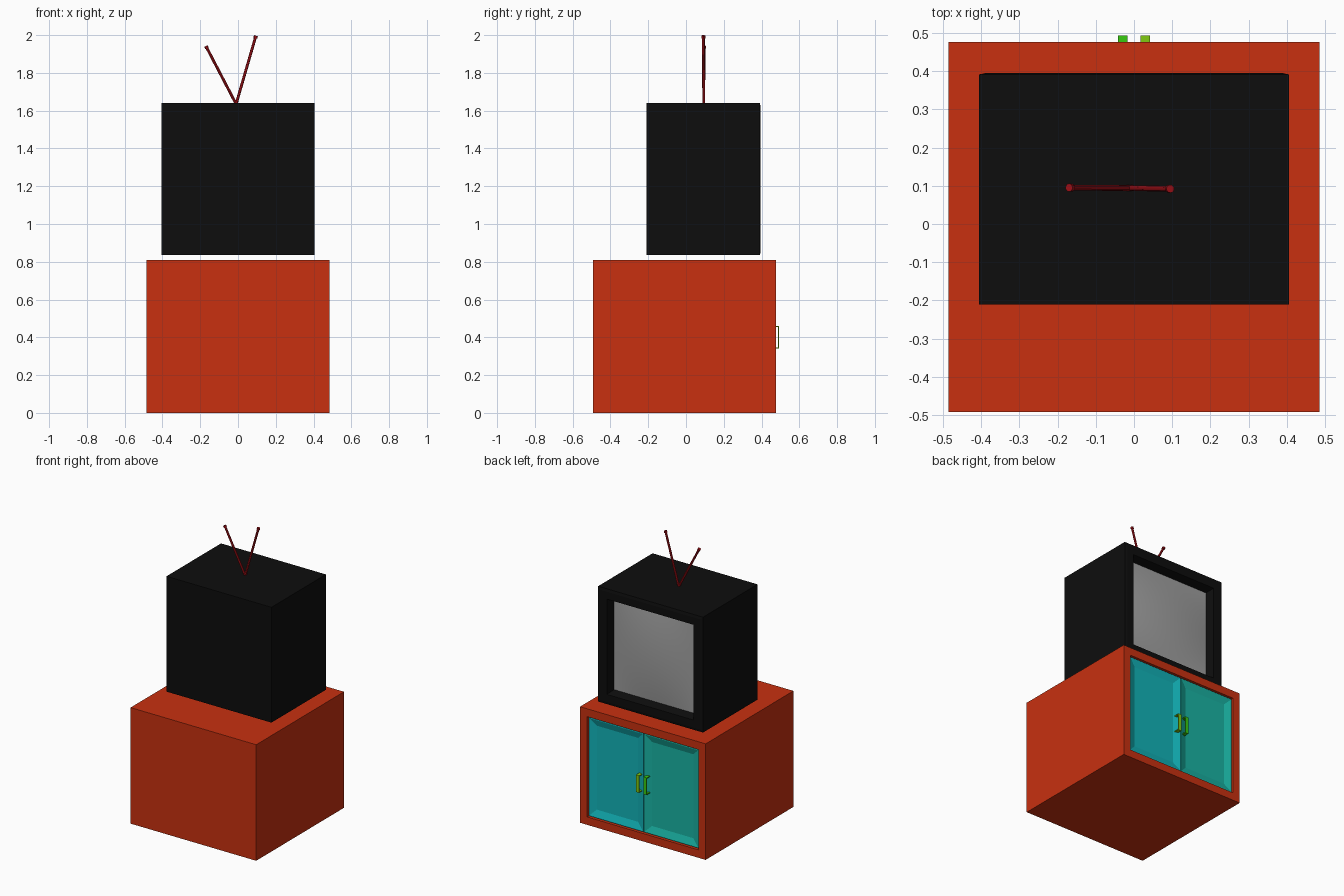
import bpy, bmesh
from mathutils import Vector

if "Cube" in bpy.data.objects:
    bpy.data.objects.remove(bpy.data.objects["Cube"])


def material(name, rgb):
    m = bpy.data.materials.new(name)
    m.diffuse_color = (*rgb, 1)
    m.use_nodes = True
    m.node_tree.nodes["Principled BSDF"].inputs["Base Color"].default_value = m.diffuse_color
    return m


RED = material("cabinet_red", (0.58, 0.03, 0.005))
BLACK = material("case_black", (0.004, 0.004, 0.004))
CYAN = material("door_cyan", (0.006, 0.45, 0.48))
TEAL = material("door_teal", (0.01, 0.45, 0.37))
GREEN = material("handle_green", (0.04, 0.6, 0.005))
LIME = material("handle_lime", (0.22, 0.6, 0.006))
CRIMSON = material("antenna_red", (0.35, 0.005, 0.008))


def finish(bm, name, mat=None):
    bmesh.ops.recalc_face_normals(bm, faces=bm.faces)
    me = bpy.data.meshes.new(name)
    bm.to_mesh(me)
    bm.free()
    ob = bpy.data.objects.new(name, me)
    bpy.context.collection.objects.link(ob)
    if mat:
        me.materials.append(mat)
    return ob


def add_box(bm, lo, hi):
    verts = bmesh.ops.create_cube(bm, size=1)["verts"]
    lo, hi = Vector(lo), Vector(hi)
    for v in verts:
        v.co = (lo + hi) / 2 + v.co * (hi - lo)


def panel_box(name, lo, hi, mat, insets):
    """Box whose +y face is shaped by successive (thickness, depth) insets."""
    bm = bmesh.new()
    add_box(bm, lo, hi)
    bm.normal_update()
    face = max(bm.faces, key=lambda f: f.normal.y)
    for thickness, depth in insets:
        bmesh.ops.inset_individual(bm, faces=[face], thickness=thickness,
                                   depth=depth, use_even_offset=True)
    return finish(bm, name, mat)


def add_rod(bm, start, end, radius, sides=12):
    start, end = Vector(start), Vector(end)
    d = end - start
    mat = d.to_track_quat('Z', 'Y').to_matrix().to_4x4()
    mat.translation = (start + end) / 2
    bmesh.ops.create_cone(bm, cap_ends=True, segments=sides, radius1=radius,
                          radius2=radius, depth=d.length, matrix=mat)


# Cabinet with a recessed door opening
panel_box("cabinet", (-0.485, -0.492, 0), (0.485, 0.476, 0.81), RED,
          [(0.055, 0), (0.001, -0.03)])

# Doors with sunken panels, and bracket handles
for side, s, door_mat, handle_mat in (("left", 1, CYAN, LIME), ("right", -1, TEAL, GREEN)):
    x0, x1 = sorted((s * 0.002, s * 0.424))
    panel_box(side + "_door", (x0, 0.44, 0.061), (x1, 0.466, 0.749), door_mat,
              [(0.006, 0), (0.045, -0.015)])
    bm = bmesh.new()
    hx0, hx1 = s * 0.029 - 0.0125, s * 0.029 + 0.0125
    add_box(bm, (hx0, 0.487, 0.34), (hx1, 0.493, 0.46))
    for z in (0.34, 0.454):
        add_box(bm, (hx0, 0.45, z), (hx1, 0.487, z + 0.006))
    finish(bm, side + "_handle", handle_mat)

# Television case with raised bezel and sloped screen recess
panel_box("television_case", (-0.405, -0.21, 0.835), (0.405, 0.391, 1.64), BLACK,
          [(0.018, 0.004), (0.052, 0), (0.015, -0.06)])

# Gently bulging screen
bm = bmesh.new()
bmesh.ops.create_grid(bm, x_segments=16, y_segments=16, size=1)
for v in bm.verts:
    u, w = v.co.x, v.co.y
    v.co = (u * 0.32, 0.337 + 0.02 * (1 - u * u) * (1 - w * w), 1.2375 + w * 0.317)
screen = finish(bm, "screen", material("screen_grey", (0.35, 0.35, 0.35)))
if screen.data.polygons[0].normal.y < 0:
    screen.data.flip_normals()
screen.data.shade_smooth()

# V-shaped antenna with small caps on the tips
base = Vector((-0.01, 0.094, 1.635))
for side, tip in (("left", (-0.17, 0.095, 1.942)), ("right", (0.095, 0.092, 1.997))):
    tip = Vector(tip)
    bm = bmesh.new()
    add_rod(bm, base, tip, 0.0075)
    add_rod(bm, tip - (tip - base).normalized() * 0.014, tip, 0.0105)
    rod = finish(bm, side + "_antenna", CRIMSON)
    bpy.ops.object.select_all(action='DESELECT')
    rod.select_set(True)
    bpy.context.view_layer.objects.active = rod
    bpy.ops.object.shade_smooth_by_angle()
